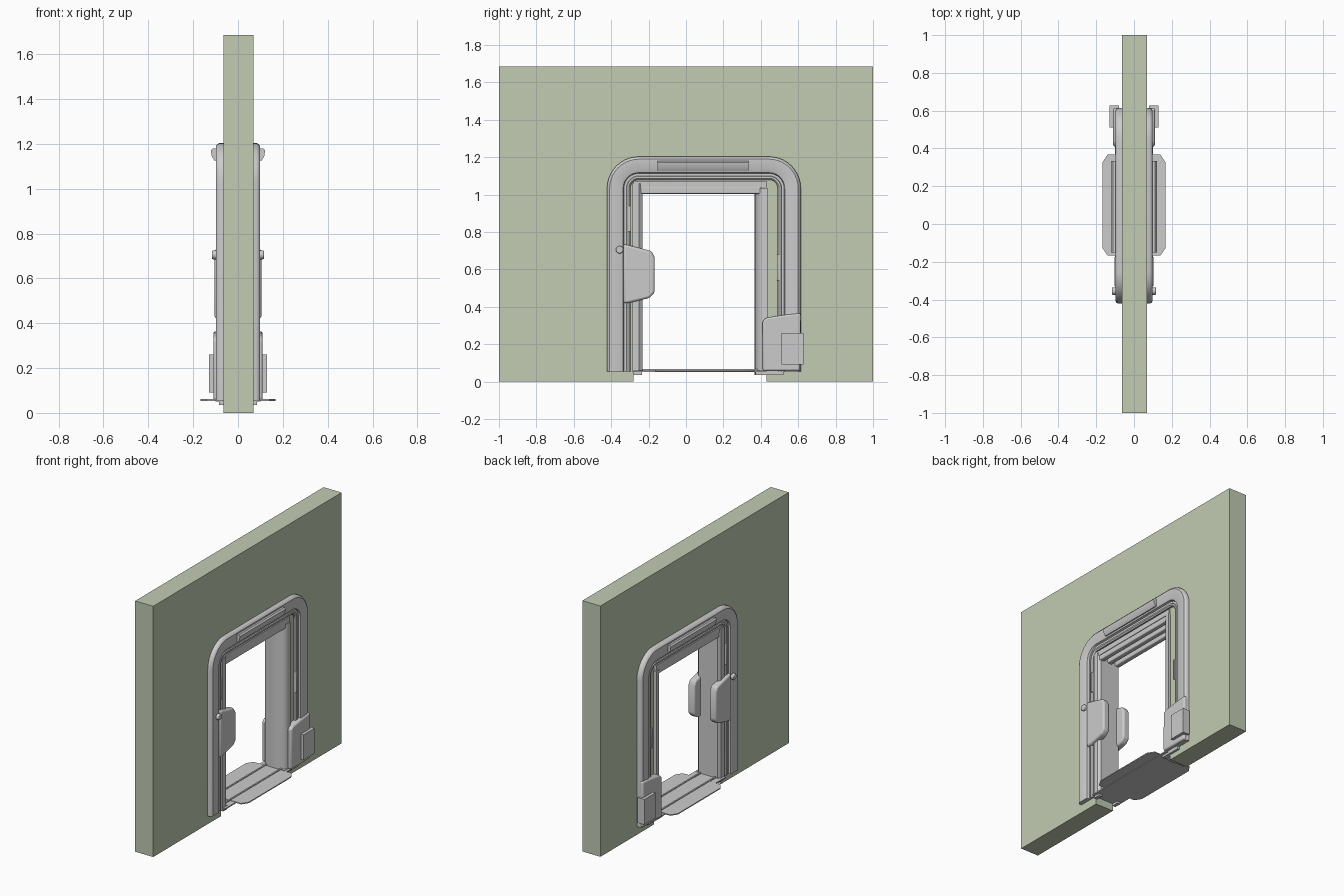
import bpy, bmesh
from math import pi, cos, sin
from mathutils import Vector

if "Cube" in bpy.data.objects:
    bpy.data.objects.remove(bpy.data.objects["Cube"])


def finish(name, bm, bevel=0.0, mirror=False, mat=None):
    bmesh.ops.recalc_face_normals(bm, faces=bm.faces[:])
    me = bpy.data.meshes.new(name)
    bm.to_mesh(me)
    bm.free()
    ob = bpy.data.objects.new(name, me)
    bpy.context.collection.objects.link(ob)
    if bevel:
        b = ob.modifiers.new("bevel", 'BEVEL')
        b.width, b.segments, b.limit_method = bevel, 3, 'ANGLE'
    if mirror:
        ob.modifiers.new("mirror", 'MIRROR').use_axis = (True, False, False)
    if mat:
        me.materials.append(mat)
    bpy.ops.object.select_all(action='DESELECT')
    ob.select_set(True)
    bpy.context.view_layer.objects.active = ob
    bpy.ops.object.shade_smooth_by_angle(angle=0.6)
    return ob


def prism(name, pts, lo, hi, axis='x', **kw):
    """Extrude a profile along an axis; points are (y,z), (x,z) or (x,y)."""
    place = {'x': lambda p, t: (t, p[0], p[1]),
             'y': lambda p, t: (p[0], t, p[1]),
             'z': lambda p, t: (p[0], p[1], t)}[axis]
    bm = bmesh.new()
    a = [bm.verts.new(place(p, lo)) for p in pts]
    b = [bm.verts.new(place(p, hi)) for p in pts]
    bm.faces.new(a)
    bm.faces.new(b[::-1])
    for i in range(len(a)):
        j = (i + 1) % len(a)
        bm.faces.new((a[i], b[i], b[j], a[j]))
    return finish(name, bm, **kw)


def rect(a0, a1, b0, b1):
    return [(a0, b0), (a1, b0), (a1, b1), (a0, b1)]


def arch(d, bottom=0.055, cy=0.096, half=0.518, top=1.203, rad=0.17):
    """Rounded doorway path in (y, z), inset by d."""
    h, t, r = half - d, top - d, max(rad - d, 0.02)
    pts = [(cy - h, bottom)]
    for side, start in ((-1, pi), (1, pi / 2)):
        for k in range(11):
            a = start - k * pi / 20
            pts.append((cy + side * (h - r) + r * cos(a), t - r + r * sin(a)))
    return pts + [(cy + h, bottom)]


def sweep_arch(name, profile):
    """Sweep an (inset, x) cross-section round the doorway."""
    bm = bmesh.new()
    rows = [[bm.verts.new((x, y, z)) for y, z in arch(d)] for d, x in profile]
    for i, r in enumerate(rows):
        s = rows[(i + 1) % len(rows)]
        for k in range(len(r) - 1):
            bm.faces.new((r[k], r[k + 1], s[k + 1], s[k]))
    for k in (0, -1):
        bm.faces.new([r[k] for r in rows])
    return finish(name, bm, mirror=True)


# Wall slab with the door opening
green = bpy.data.materials.new("wall_green")
green.diffuse_color = (0.54, 0.60, 0.45, 1)
green.use_nodes = True
green.node_tree.nodes["Principled BSDF"].inputs["Base Color"].default_value = green.diffuse_color
prism("wall", [(-1, 0), (-0.28, 0), (-0.28, 1.07), (0.43, 1.07), (0.43, 0), (1, 0),
               (1, 1.685), (-1, 1.685)], -0.064, 0.07, mat=green)

# Stepped frame surround on both faces
sweep_arch("door_frame", [(0, 0.06), (0, 0.083), (0.004, 0.092), (0.014, 0.099),
                          (0.078, 0.099), (0.086, 0.095), (0.09, 0.082), (0.103, 0.082),
                          (0.106, 0.088), (0.116, 0.088), (0.124, 0.08), (0.124, 0.06)])

# Lining inside the opening
prism("left_jamb", [(-0.085, -0.285), (0.085, -0.285), (0.085, -0.25), (0.07, -0.232),
                    (-0.07, -0.232), (-0.085, -0.25)], 0.05, 1.06, axis='z')
curve = [(0.085 * cos(pi * k / 12), 0.415 - 0.048 * sin(pi * k / 12)) for k in range(13)]
prism("right_jamb", [(-0.085, 0.435)] + curve[::-1] + [(0.085, 0.435)], 0.035, 1.035, axis='z')
prism("header", rect(-0.08, 0.08, 1.037, 1.072), -0.28, 0.43, axis='y')
for i, x in enumerate((-0.06, 0, 0.06)):
    prism(f"header_rail_{i}", rect(x - 0.017, x + 0.017, 1.004, 1.04), -0.25, 0.4,
          axis='y', bevel=0.006)

# Threshold with chamfered tongues
prism("threshold", rect(-0.1, 0.1, -0.28, 0.43), 0.05, 0.058, axis='z')
prism("threshold_tongue", [(-0.1, -0.167), (-0.14, -0.167), (-0.168, -0.125), (-0.168, 0.325),
                           (-0.14, 0.367), (0.14, 0.367), (0.168, 0.325), (0.168, -0.125),
                           (0.14, -0.167)], 0.054, 0.061, axis='z')
prism("threshold_rib", rect(0.05, 0.06, 0.055, 0.066), -0.25, 0.4, axis='y', mirror=True)
for name, a, b in (("left_foot", -0.28, -0.235), ("right_foot", 0.372, 0.52)):
    prism(name, rect(a, b, 0.035, 0.06), 0.062, 0.085, mirror=True)

# Bar above the door
prism("top_bar", [(0.09, 1.18), (0.112, 1.18), (0.121, 1.17), (0.117, 1.145), (0.106, 1.126),
                  (0.09, 1.126)], -0.152, 0.333, axis='y', mirror=True)

# Lock housing and round button on the left
prism("lock_housing", [(-0.334, 0.418), (-0.3, 0.422), (-0.195, 0.447), (-0.168, 0.475),
                       (-0.168, 0.665), (-0.185, 0.698), (-0.3, 0.727), (-0.334, 0.735)],
      0.055, 0.104, bevel=0.012, mirror=True)
prism("button", [(-0.355 + 0.02 * cos(k * pi / 12), 0.705 + 0.02 * sin(k * pi / 12))
                 for k in range(24)], 0.09, 0.116, bevel=0.005, mirror=True)

# Lower right housing with raised control box
prism("lower_housing", [(0.41, 0.058), (0.61, 0.058), (0.614, 0.365), (0.52, 0.356),
                        (0.43, 0.342), (0.41, 0.325)], 0.06, 0.11, bevel=0.01, mirror=True)
prism("control_box", rect(0.51, 0.627, 0.09, 0.26), 0.08, 0.13, mirror=True)

# Slim light strips in the inner step
for name, y, z in (("left_strip", -0.302, 0.8), ("right_strip", 0.492, 0.54)):
    prism(name, rect(y - 0.006, y + 0.006, z, z + 0.14), 0.08, 0.094, bevel=0.004, mirror=True)
